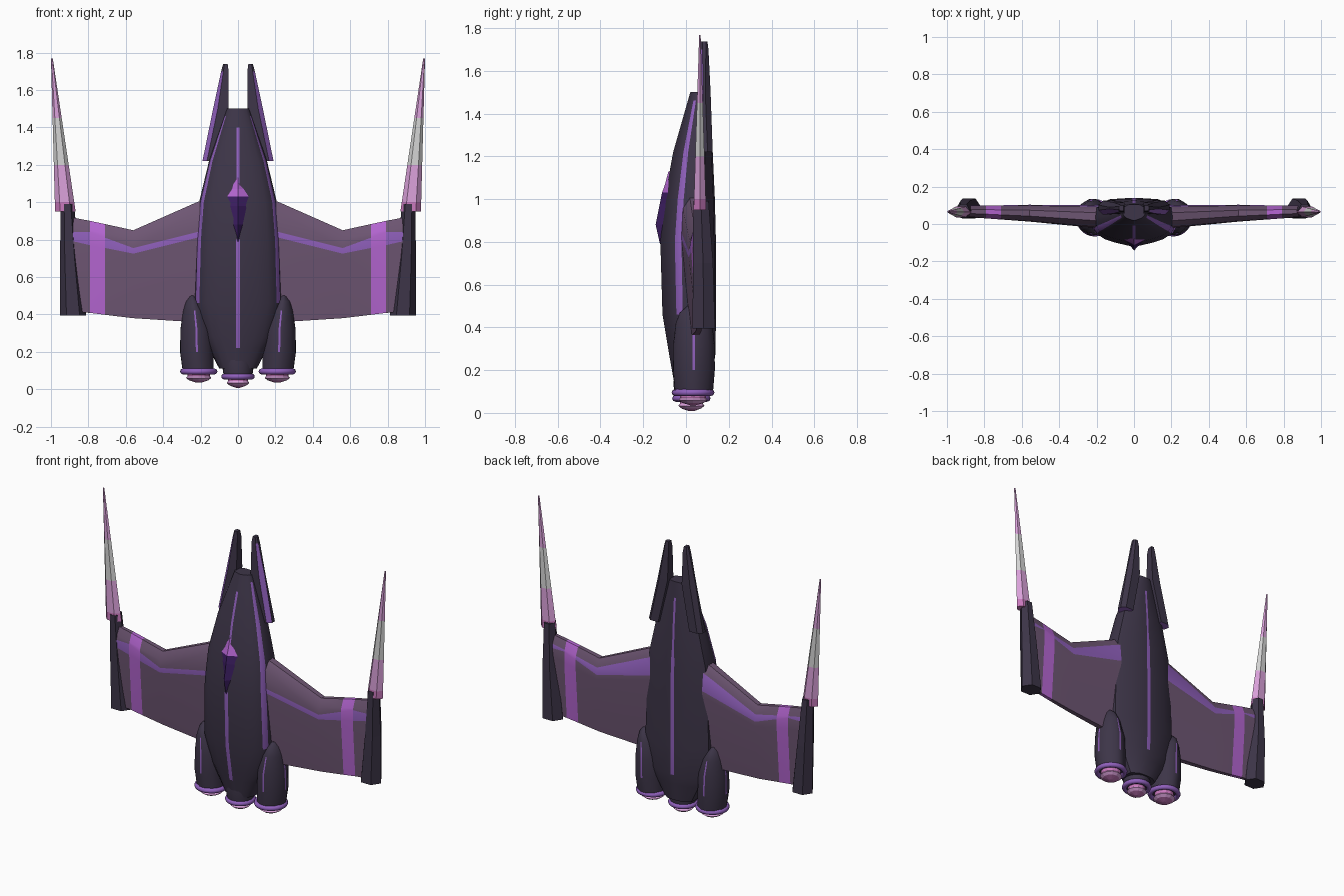
import bpy, bmesh, math

if "Cube" in bpy.data.objects:
    bpy.data.objects.remove(bpy.data.objects["Cube"])


def material(name, hex_code):
    def lin(c):
        c /= 255
        return c / 12.92 if c <= 0.04045 else ((c + 0.055) / 1.055) ** 2.4
    m = bpy.data.materials.new(name)
    m.diffuse_color = [lin(int(hex_code[i:i + 2], 16)) for i in (0, 2, 4)] + [1]
    m.use_nodes = True
    m.node_tree.nodes["Principled BSDF"].inputs["Base Color"].default_value = m.diffuse_color
    return m


HULL = material("dark hull", "3D3548")
WING = material("plum wing", "6E5673")
STRIPE = material("violet stripe", "9060BC")
BAND = material("bright orchid", "B566D2")
PINK = material("pale pink", "D9A0D9")
WHITE = material("light grey", "D2D2D2")
GLASS = material("indigo glass", "3F1F66")
GLOW = material("rose glow", "C878BC")


def loft(name, rings, mats, rule=lambda i, j: 0, smooth=True):
    """Skin closed rings; rule(ring, side) picks the material slot."""
    bm = bmesh.new()
    vs = [[bm.verts.new(p) for p in r] for r in rings]
    n = len(rings[0])
    for i in range(len(vs) - 1):
        for j in range(n):
            k = (j + 1) % n
            f = bm.faces.new((vs[i][j], vs[i][k], vs[i + 1][k], vs[i + 1][j]))
            f.material_index = rule(i, j)
    for r, i in ((vs[0], 0), (vs[-1], len(vs) - 2)):
        f = bm.faces.new(r)
        f.material_index = rule(i, 1)
    bmesh.ops.recalc_face_normals(bm, faces=bm.faces)
    me = bpy.data.meshes.new(name)
    bm.to_mesh(me)
    bm.free()
    for m in mats:
        me.materials.append(m)
    ob = bpy.data.objects.new(name, me)
    bpy.context.collection.objects.link(ob)
    if smooth:
        bpy.ops.object.select_all(action='DESELECT')
        ob.select_set(True)
        bpy.context.view_layer.objects.active = ob
        bpy.ops.object.shade_smooth_by_angle(angle=math.radians(32))
    return ob


def ellipse(cx, cy, z, rx, ry, angles):
    return [(cx + rx * math.cos(math.radians(a)), cy + ry * math.sin(math.radians(a)), z)
            for a in angles]


def interp(keys, z):
    for a, b in zip(keys, keys[1:]):
        if a[0] <= z <= b[0]:
            t = (z - a[0]) / (b[0] - a[0])
            return [p + t * (q - p) for p, q in zip(a, b)]


# fuselage: height, half width, front y, back y
BODY = [(0.11, 0.10, -0.05, 0.115), (0.28, 0.19, -0.08, 0.138), (0.46, 0.235, -0.11, 0.14),
        (0.80, 0.225, -0.12, 0.14), (1.0, 0.208, -0.10, 0.135), (1.22, 0.155, -0.06, 0.125),
        (1.5, 0.06, 0.02, 0.105)]
SECTION = [(0.45, 0.08), (0.7, 0.15), (0.88, 0.26), (0.96, 0.38),
           (1, 0.58), (0.95, 0.8), (0.55, 0.97)]
levels = [0.11, 0.22, 0.28, 0.46, 0.8, 1.0, 1.1, 1.22, 1.4, 1.46, 1.5]
body_rings = []
for z in levels:
    _, w, yf, yb = interp(BODY, z)
    s = 0.012 if z < 1.05 else 0.007
    half = [(s, yf)] + [(w * fx, yf + fy * (yb - yf)) for fx, fy in SECTION] + [(s, yb)]
    body_rings.append([(x, y, z) for x, y in half] + [(-x, y, z) for x, y in reversed(half)])


def body_rule(i, j):
    z = (levels[i] + levels[i + 1]) / 2
    if j in (3, 13):
        return int(0.46 < z < 1.46)
    if j == 8:
        return int(0.28 < z < 1.4)
    if j == 17:
        return int(0.22 < z < 0.8 or 1.1 < z < 1.4)
    return 0


loft("fuselage", body_rings, [HULL, STRIPE], body_rule)

# cockpit canopy: height, half width, ridge y
canopy = []
for z, w, y in [(0.79, 0.008, -0.122), (0.88, 0.032, -0.142), (0.98, 0.05, -0.122),
                (1.03, 0.06, -0.112), (1.07, 0.045, -0.098), (1.13, 0.008, -0.082)]:
    side = interp(BODY, z)[2] + 0.012
    canopy.append([(0, y, z), (w, side, z), (w * 0.8, side + 0.03, z),
                   (-w * 0.8, side + 0.03, z), (-w, side, z)])
loft("canopy", canopy, [GLASS, BAND],
     lambda i, j: int(i >= 3 or (i == 2 and j in (1, 2, 3))), False)


def engine_nozzle(name, x, y, z, r):
    # collar ring, then glowing stepped cone below it
    bpy.ops.mesh.primitive_torus_add(location=(x, y, z), major_radius=r - 0.016,
                                     minor_radius=0.016, major_segments=24, minor_segments=8)
    ring = bpy.context.object
    ring.name = name + "_collar"
    ring.data.materials.append(STRIPE)
    bpy.ops.object.shade_smooth_by_angle(angle=math.radians(50))
    ang = range(0, 360, 30)
    loft(name + "_glow", [ellipse(x, y, z + dz, r * f, r * f, ang) for dz, f in
                          [(0.0, 0.6), (-0.025, 0.6), (-0.035, 0.68), (-0.048, 0.5), (-0.06, 0.12)]],
         [PINK, GLOW], lambda i, j: int(i in (0, 3)), False)


engine_nozzle("centre_engine", 0, 0.025, 0.068, 0.09)
loft("centre_engine_neck", [ellipse(0, 0.025, z, r, r, range(0, 360, 20))
                            for z, r in [(0.06, 0.075), (0.13, 0.085), (0.2, 0.08)]], [HULL])

# wing columns: x, leading z, stripe top z, stripe bottom z, trailing z, centre y, half thickness
WING_COLS = [(0.14, 1.03, 0.86, 0.83, 0.35, 0.04, 0.062), (0.22, 1.0, 0.84, 0.81, 0.358, 0.04, 0.06),
             (0.56, 0.85, 0.755, 0.725, 0.38, 0.058, 0.045),
             (0.71, 0.883, 0.81, 0.755, 0.398, 0.062, 0.038),
             (0.79, 0.90, 0.84, 0.77, 0.408, 0.065, 0.035),
             (0.92, 0.925, 0.84, 0.80, 0.42, 0.068, 0.03)]


def wing_rule(i, j):
    if i == 3:
        return 2
    return int(j in (2, 7))


for side, tag in ((1, "right"), (-1, "left")):
    # wing panel
    rings = []
    for x, lead, top, low, trail, yc, t in WING_COLS:
        front = [(lead, 0.35), (lead - 0.05, 0.9), (top, 1), (low, 1), (trail, 0.3)]
        rings.append([(side * x, yc - t * f, z) for z, f in front] +
                     [(side * x, yc + t * f, z) for z, f in reversed(front)])
    loft(tag + "_wing", rings, [WING, STRIPE, BAND], wing_rule)

    # wingtip pod
    hexagon = range(0, 360, 60)
    loft(tag + "_wingtip_pod",
         [ellipse(side * cx, cy, z, rx, ry * 1.15, hexagon) for z, cx, cy, rx, ry in
          [(0.395, 0.882, 0.083, 0.07, 0.053), (0.7, 0.9, 0.08, 0.052, 0.047),
           (0.99, 0.912, 0.07, 0.035, 0.036)]], [HULL], smooth=False)

    # wingtip blade, banded by height
    blade = []
    for z in (0.95, 1.0, 1.2, 1.45, 1.768):
        t = (z - 0.95) / 0.818
        inner, outer = 0.868 + 0.122 * t, 0.978 + 0.022 * t
        blade.append(ellipse(side * (inner + outer) / 2, 0.065, z,
                             (outer - inner) / 2, 0.03 * (1 - t) + 0.004, hexagon))
    loft(tag + "_blade", blade, [PINK, WHITE, GLOW],
         lambda i, j: (2, 0, 1, 0)[i], False)

    # nose prong: inner x, outer x, front y, back y
    prong = []
    for z, xi, xo, yf, yb in [(1.22, 0.11, 0.19, 0.05, 0.125), (1.5, 0.05, 0.133, 0.056, 0.115),
                              (1.7, 0.05, 0.09, 0.065, 0.105), (1.738, 0.055, 0.08, 0.07, 0.1)]:
        c = 0.3 * (xo - xi)
        prong.append([(side * x, y, z) for x, y in
                      [(xi, yf), (xo - c, yf), (xo, yf + c), (xo, yb - c), (xo - c, yb), (xi, yb)]])
    loft(tag + "_nose_prong", prong, [HULL, STRIPE],
         lambda i, j: int(j == 1 and i < 2), False)

    # engine nacelle with thin stripes front, back and outboard
    out = 0 if side > 0 else 180
    angles = sorted([a for a in range(15, 360, 30)] +
                    [(c + d) % 360 for c in (90, 270, out) for d in (-3.5, 3.5)])

    def nacelle_rule(i, j):
        a, b = angles[j], angles[(j + 1) % len(angles)]
        return int((b - a) % 360 < 8 and i in (1, 2))

    loft(tag + "_nacelle",
         [ellipse(side * cx, 0.037, z, rx, ry, angles) for z, cx, rx, ry in
          [(0.105, 0.212, 0.085, 0.09), (0.2, 0.22, 0.09, 0.098), (0.32, 0.222, 0.086, 0.097),
           (0.42, 0.232, 0.062, 0.085), (0.47, 0.24, 0.04, 0.065), (0.5, 0.245, 0.015, 0.03)]],
         [HULL, STRIPE], nacelle_rule)
    engine_nozzle(tag + "_engine", side * 0.21, 0.033, 0.095, 0.1)
